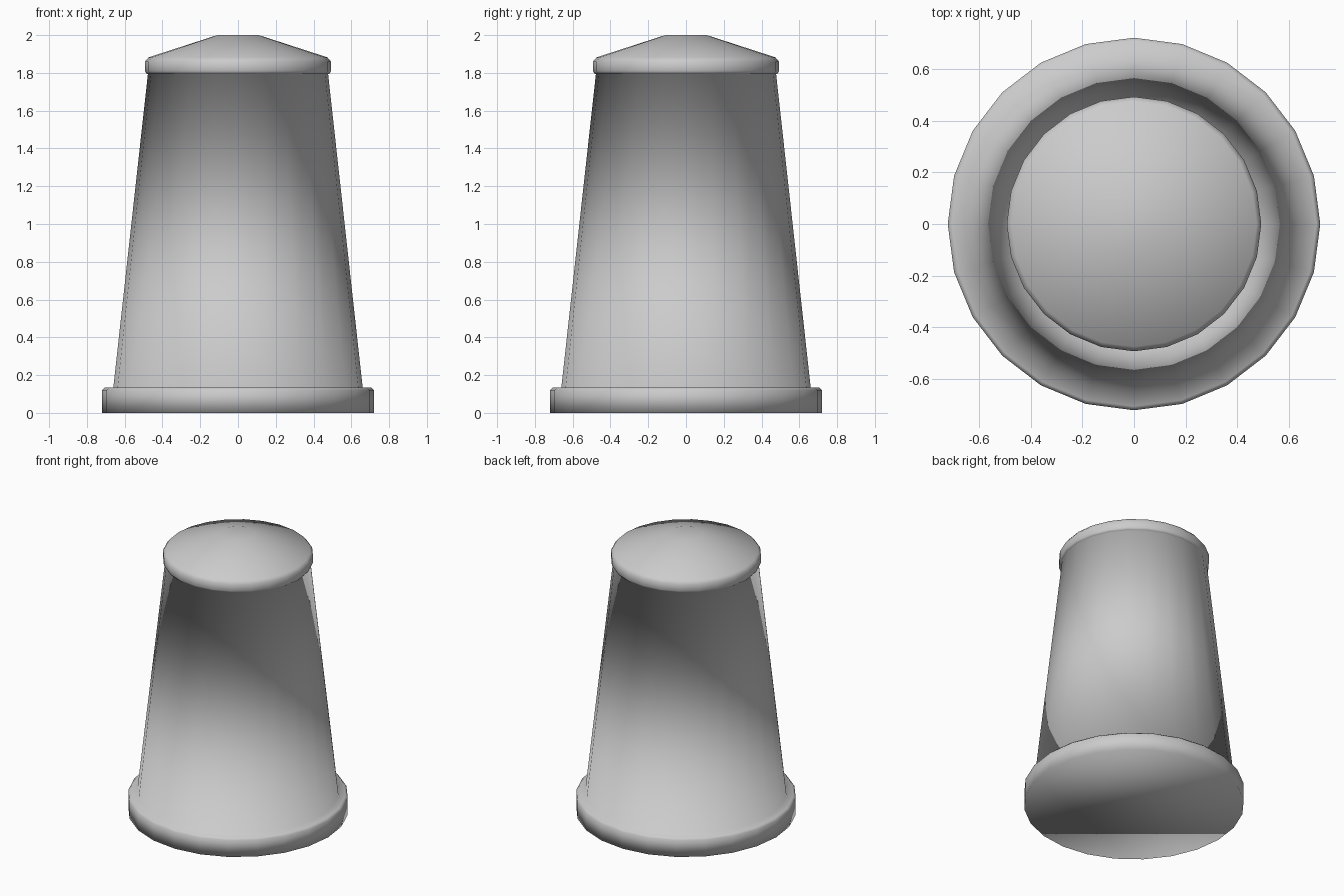
import bpy
import bmesh
from math import cos, sin, tau

SIDES = 24

cube = bpy.data.objects.get("Cube")
if cube:
    bpy.data.objects.remove(cube, do_unlink=True)

grey = bpy.data.materials.new("light_grey")
grey.use_nodes = True
colour = (0.6, 0.6, 0.6, 1)
grey.diffuse_color = colour
grey.node_tree.nodes["Principled BSDF"].inputs["Base Color"].default_value = colour

# Profile as (radius, height), from the foot up to the cap
base = [(0.72, 0), (0.72, 0.12), (0.705, 0.135)]
body = [(0.66, 0.135), (0.477, 1.795)]
cap = [(0.484, 1.795), (0.492, 1.81), (0.492, 1.86), (0.474, 1.882), (0.11, 2)]


def lathe(name, profile):
    """Turn a profile about z, close both ends and shade it smooth."""
    bm = bmesh.new()
    rings = []
    for r, z in profile:
        rings.append([bm.verts.new((r * cos(tau * i / SIDES), r * sin(tau * i / SIDES), z))
                      for i in range(SIDES)])
    for low, high in zip(rings, rings[1:]):
        for i in range(SIDES):
            j = (i + 1) % SIDES
            bm.faces.new((low[i], low[j], high[j], high[i]))
    bm.faces.new(rings[0][::-1])
    bm.faces.new(rings[-1])
    for face in bm.faces:
        face.smooth = True
    mesh = bpy.data.meshes.new(name)
    bm.to_mesh(mesh)
    bm.free()
    mesh.materials.append(grey)
    obj = bpy.data.objects.new(name, mesh)
    bpy.context.collection.objects.link(obj)
    return obj


# One continuous skin, so the shading flows over the base and cap edges
lathe("tapered_post", base + body + cap)
